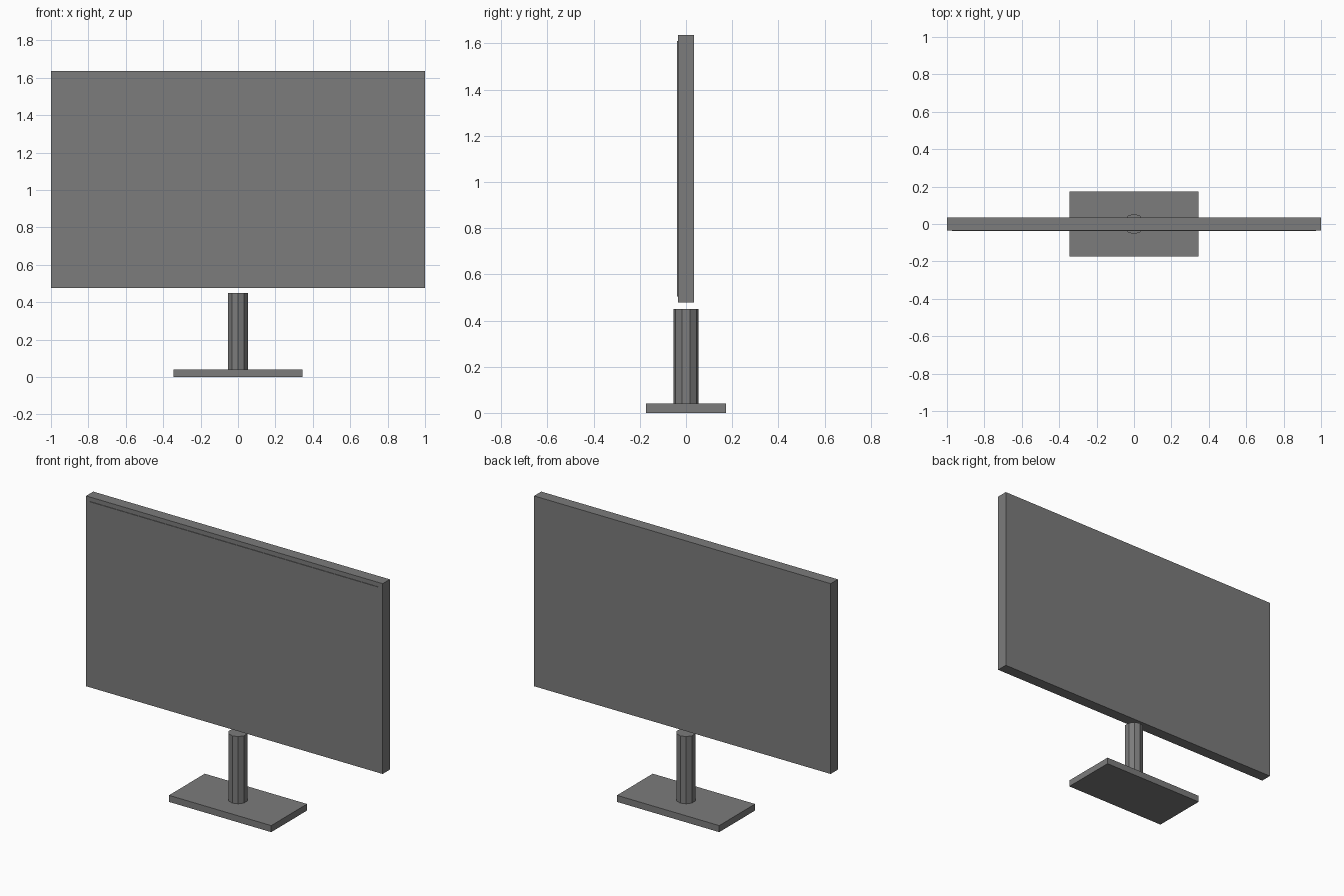
import bpy

if "Cube" in bpy.data.objects:
    bpy.data.objects.remove(bpy.data.objects["Cube"])

# Dark grey plastic shared by every part
dark = bpy.data.materials.new("dark_grey")
dark.diffuse_color = (0.2, 0.2, 0.2, 1)
dark.use_nodes = True
dark.node_tree.nodes["Principled BSDF"].inputs["Base Color"].default_value = dark.diffuse_color


def finish(ob, name):
    ob.name = name
    ob.data.materials.append(dark)
    return ob


def box(name, x, y, z):
    """Box spanning the given (min, max) ranges."""
    spans = (x, y, z)
    bpy.ops.mesh.primitive_cube_add(size=1, location=[(a + b) / 2 for a, b in spans])
    ob = finish(bpy.context.object, name)
    ob.scale = [b - a for a, b in spans]
    bpy.ops.object.transform_apply(location=False, rotation=False, scale=True)
    return ob


# Stand: flat foot and ten-sided column
base_top, column_top = 0.04, 0.45
box("stand_base", (-0.345, 0.345), (-0.1725, 0.1725), (0, base_top))
bpy.ops.mesh.primitive_cylinder_add(
    vertices=10, radius=0.055, depth=column_top - base_top,
    location=(0, 0, (base_top + column_top) / 2))
finish(bpy.context.object, "stand_column")

# Display housing, floating slightly above the column
bottom, top, border = 0.477, 1.637, 0.027
box("display_housing", (-1, 1), (-0.0345, 0.0345), (bottom, top))

# Thin screen panel standing slightly proud of the front
box("screen_panel", (-1 + border, 1 - border), (-0.038, -0.033),
    (bottom + border, top - border))
